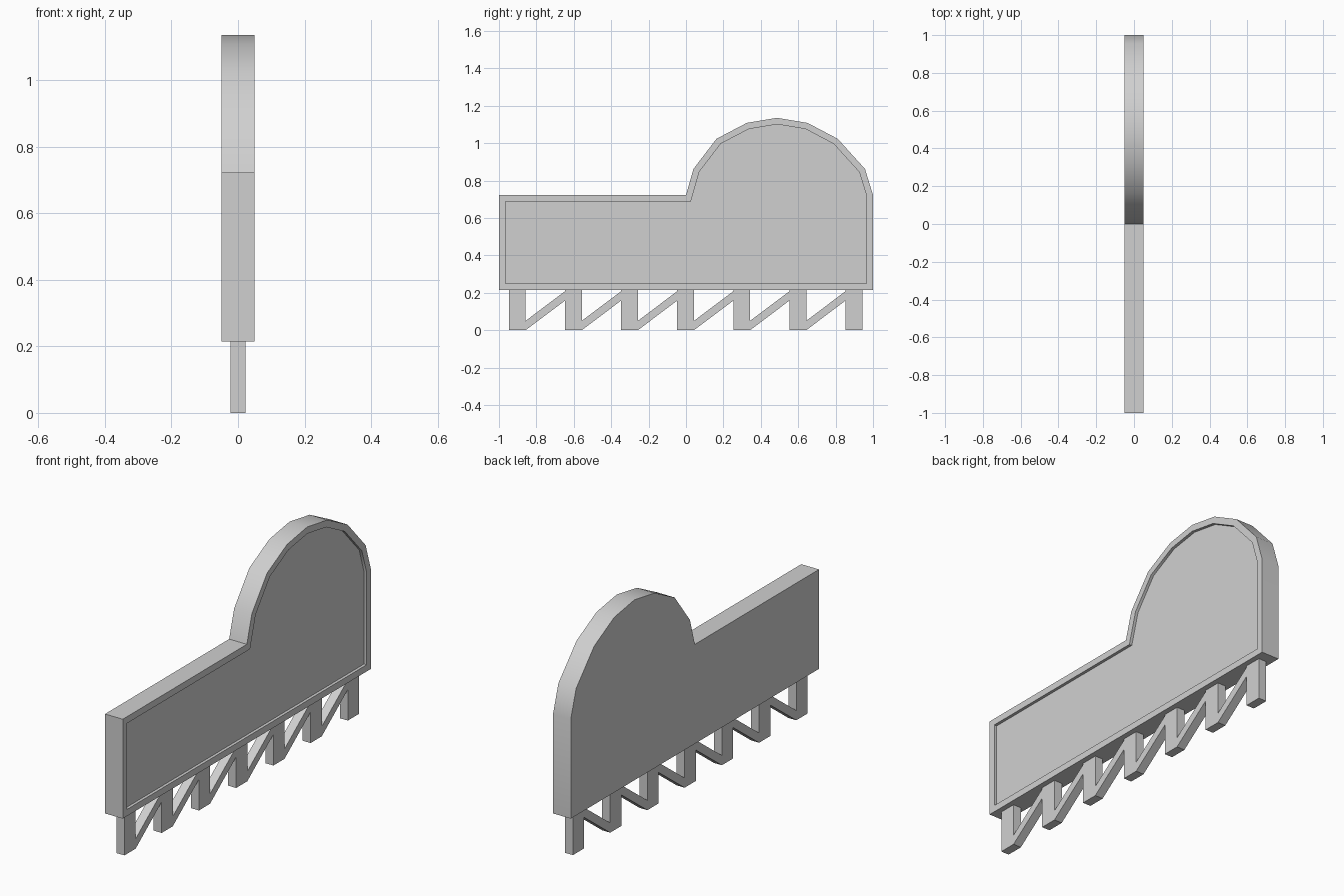
import bpy
import bmesh
from mathutils import Vector

cube = bpy.data.objects.get("Cube")
if cube:
    bpy.data.objects.remove(cube, do_unlink=True)

# Single light grey finish
grey = bpy.data.materials.new("light_grey")
grey.use_nodes = True
colour = (0.63, 0.63, 0.63, 1)
grey.diffuse_color = colour
grey.node_tree.nodes["Principled BSDF"].inputs["Base Color"].default_value = colour


def prism(name, profile, half_width, rim=0, recess=0):
    """Extrude a (y, z) profile along x; optionally sink a panel in the +x face."""
    bm = bmesh.new()
    base = bm.faces.new([bm.verts.new((-half_width, y, z)) for y, z in profile])
    ext = bmesh.ops.extrude_face_region(bm, geom=[base])
    verts = [g for g in ext["geom"] if isinstance(g, bmesh.types.BMVert)]
    bmesh.ops.translate(bm, verts=verts, vec=(2 * half_width, 0, 0))
    bmesh.ops.recalc_face_normals(bm, faces=bm.faces)
    if rim:
        panel = max(bm.faces, key=lambda f: f.calc_center_median().x)
        bmesh.ops.inset_region(bm, faces=[panel], thickness=rim, use_even_offset=True)
        # A second ring gives the recess its own walls
        ring = bmesh.ops.extrude_face_region(bm, geom=[panel])
        floor = [g for g in ring["geom"] if isinstance(g, bmesh.types.BMVert)]
        if panel.is_valid:
            bmesh.ops.delete(bm, geom=[panel], context='FACES_ONLY')
        bmesh.ops.translate(bm, verts=floor, vec=Vector((-recess, 0, 0)))
        bmesh.ops.recalc_face_normals(bm, faces=bm.faces)
    mesh = bpy.data.meshes.new(name)
    bm.to_mesh(mesh)
    bm.free()
    mesh.materials.append(grey)
    obj = bpy.data.objects.new(name, mesh)
    bpy.context.collection.objects.link(obj)
    return obj


# Panel with a long low part and a domed end
bottom, shoulder = 0.215, 0.722
dome = [(0, shoulder), (0.04, 0.862), (0.163, 1.023), (0.325, 1.108), (0.487, 1.135),
        (0.65, 1.108), (0.811, 1.023), (0.957, 0.862), (1, shoulder)]
outline = [(1, bottom), (-1, bottom), (-1, shoulder)] + dome
panel = prism("panel", outline, 0.05, rim=0.034, recess=0.015)
bpy.ops.object.select_all(action='DESELECT')
panel.select_set(True)
bpy.context.view_layer.objects.active = panel
bpy.ops.object.shade_smooth_by_angle(angle=0.5)

# Row of posts joined by slanting braces
count, pitch, post_w, half = 7, 0.3, 0.09, 0.0225
for i in range(count):
    y0 = -0.947 + i * pitch
    y1 = y0 + post_w
    prism(f"post_{i + 1}", [(y0, 0), (y1, 0), (y1, bottom), (y0, bottom)], half)
    if i < count - 1:
        y2 = y0 + pitch
        prism(f"brace_{i + 1}", [(y1, 0), (y2, 0.158), (y2, 0.208), (y1, 0.05)], half)
